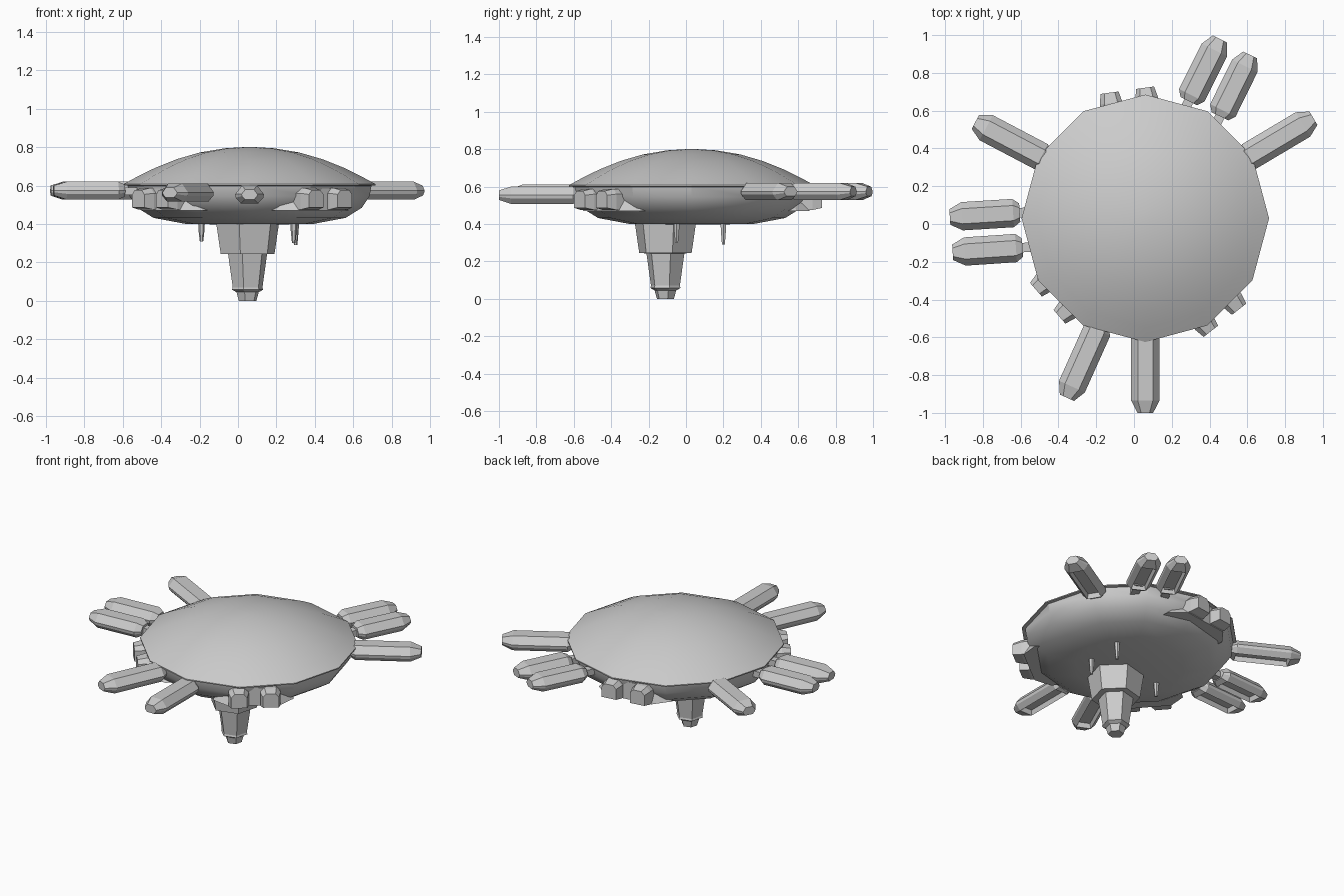
import bpy, bmesh
from math import sin, cos, pi, radians, atan2, hypot
from mathutils import Matrix, Vector

if "Cube" in bpy.data.objects:
    bpy.data.objects.remove(bpy.data.objects["Cube"])

CX, CY = 0.06, 0.03  # disc centre


def loft(name, rings, matrix=None, recess=False):
    """Skin a list of equal-length point rings and cap both ends."""
    bm = bmesh.new()
    vs = [[bm.verts.new(p) for p in r] for r in rings]
    n = len(rings[0])
    for a, b in zip(vs, vs[1:]):
        for i in range(n):
            j = (i + 1) % n
            bm.faces.new((a[i], a[j], b[j], b[i]))
    bm.faces.new(vs[0][::-1])
    bm.faces.new(vs[-1])
    bmesh.ops.recalc_face_normals(bm, faces=bm.faces)
    if recess:  # sunken panel on the largest underside face
        bm.normal_update()
        under = max((f for f in bm.faces if f.normal.z < -0.95), key=lambda f: f.calc_area())
        bmesh.ops.inset_region(bm, faces=[under], thickness=0.012, depth=0)
        bmesh.ops.translate(bm, verts=under.verts, vec=(0, 0, 0.03))
    if matrix:
        bm.transform(matrix)
    me = bpy.data.meshes.new(name)
    bm.to_mesh(me)
    bm.free()
    ob = bpy.data.objects.new(name, me)
    bpy.context.collection.objects.link(ob)
    return ob


def ring(r, z, n, cx, cy, turn=0.0):
    return [(cx + r * cos(turn + 2 * pi * i / n), cy + r * sin(turn + 2 * pi * i / n), z)
            for i in range(n)]


def smooth(ob, deg):
    bpy.ops.object.select_all(action='DESELECT')
    ob.select_set(True)
    bpy.context.view_layer.objects.active = ob
    bpy.ops.object.shade_smooth_by_angle(angle=radians(deg))


# Saucer: twelve-sided smooth dome, rim band and shallow bowl
dome = [(0.03, 0.8), (0.13, 0.794), (0.26, 0.772), (0.38, 0.737), (0.49, 0.693),
        (0.58, 0.649), (0.655, 0.608), (0.655, 0.601), (0.635, 0.599)]
bowl = [(0.635, 0.602), (0.625, 0.545), (0.585, 0.485), (0.5, 0.432), (0.33, 0.4), (0.05, 0.397)]
for name, prof in (("saucer_dome", dome), ("saucer_bowl", bowl)):
    smooth(loft(name, [ring(r, z, 12, CX, CY) for r, z in prof]), 26)

# Hanging tower: stepped hexagonal taper
tower = [(0.17, 0.41), (0.145, 0.245), (0.105, 0.243), (0.08, 0.07), (0.084, 0.058),
         (0.06, 0.045), (0.047, 0.0)]
loft("hanging_tower", [ring(r, z, 6, 0.05, -0.11, radians(15)) for r, z in tower])

# Thin probes under the bowl
for i, (x, y, z) in enumerate([(-0.19, -0.02, 0.31), (0.29, -0.05, 0.3), (0.3, 0.2, 0.29)]):
    loft(f"probe_{i}", [ring(0.018, 0.43, 6, x, y), ring(0.016, 0.37, 6, x, y),
                        ring(0.009, z, 6, x, y)])

# Docking arms: inner point, outer point, centre height, connector needed
arms = [((0.29, 0.65), (0.455, 0.98), 0.575, True),
        ((0.455, 0.57), (0.615, 0.895), 0.575, True),
        ((0.58, 0.34), (0.95, 0.56), 0.575, False),
        ((-0.46, 0.34), (-0.84, 0.54), 0.575, False),
        ((-0.605, 0.06), (-0.975, 0.037), 0.575, True),
        ((-0.59, -0.125), (-0.96, -0.15), 0.575, True),
        ((-0.18, -0.53), (-0.355, -0.92), 0.565, False),
        ((0.06, -0.57), (0.06, -1.0), 0.555, False)]
section = [(0.04, 0.045), (0.075, 0.0), (0.072, -0.018), (0.045, -0.048),
           (-0.045, -0.048), (-0.072, -0.018), (-0.075, 0.0), (-0.04, 0.045)]
for i, (a, b, z, stub) in enumerate(arms):
    dx, dy = b[0] - a[0], b[1] - a[1]
    length = hypot(dx, dy)
    m = Matrix.Translation((a[0], a[1], z)) @ Matrix.Rotation(atan2(dy, dx), 4, 'Z')
    stations = [(0, 0.65), (0.035, 1), (length - 0.065, 1), (length, 0.55)]
    loft(f"docking_arm_{i}",
         [[(x, s * u, s * v) for u, v in section] for x, s in stations], m, recess=True)
    if stub:
        c = [(0.025, 0.015), (0.025, -0.025), (-0.025, -0.025), (-0.025, 0.015)]
        loft(f"arm_connector_{i}", [[(x, u, v) for u, v in c] for x in (-0.08, 0.05)], m)

# Thruster groups: wedge housing on the bowl with two protruding blocks
for i, deg in enumerate((98, 221, 308)):
    m = Matrix.Translation((CX, CY, 0)) @ Matrix.Rotation(radians(deg), 4, 'Z')
    wedge = [(-0.24, 0.47), (0.24, 0.47), (0.12, 0.585), (-0.12, 0.585)]
    loft(f"thruster_housing_{i}",
         [[(0.42, u, v) for u, v in wedge],
          [(0.53, u, v) for u, v in wedge],
          [(0.615, u * 0.65, v) for u, v in wedge]], m)
    for side in (-1, 1):
        box = [(-0.06, 0.475), (0.06, 0.475), (0.06, 0.56), (0.035, 0.588),
               (-0.035, 0.588), (-0.06, 0.56)]
        loft(f"thruster_block_{i}_{'left' if side > 0 else 'right'}",
             [[(x, side * 0.095 + u * s, 0.53 + (v - 0.53) * s) for u, v in box]
              for x, s in ((0.5, 1), (0.63, 1), (0.685, 0.8))], m)
